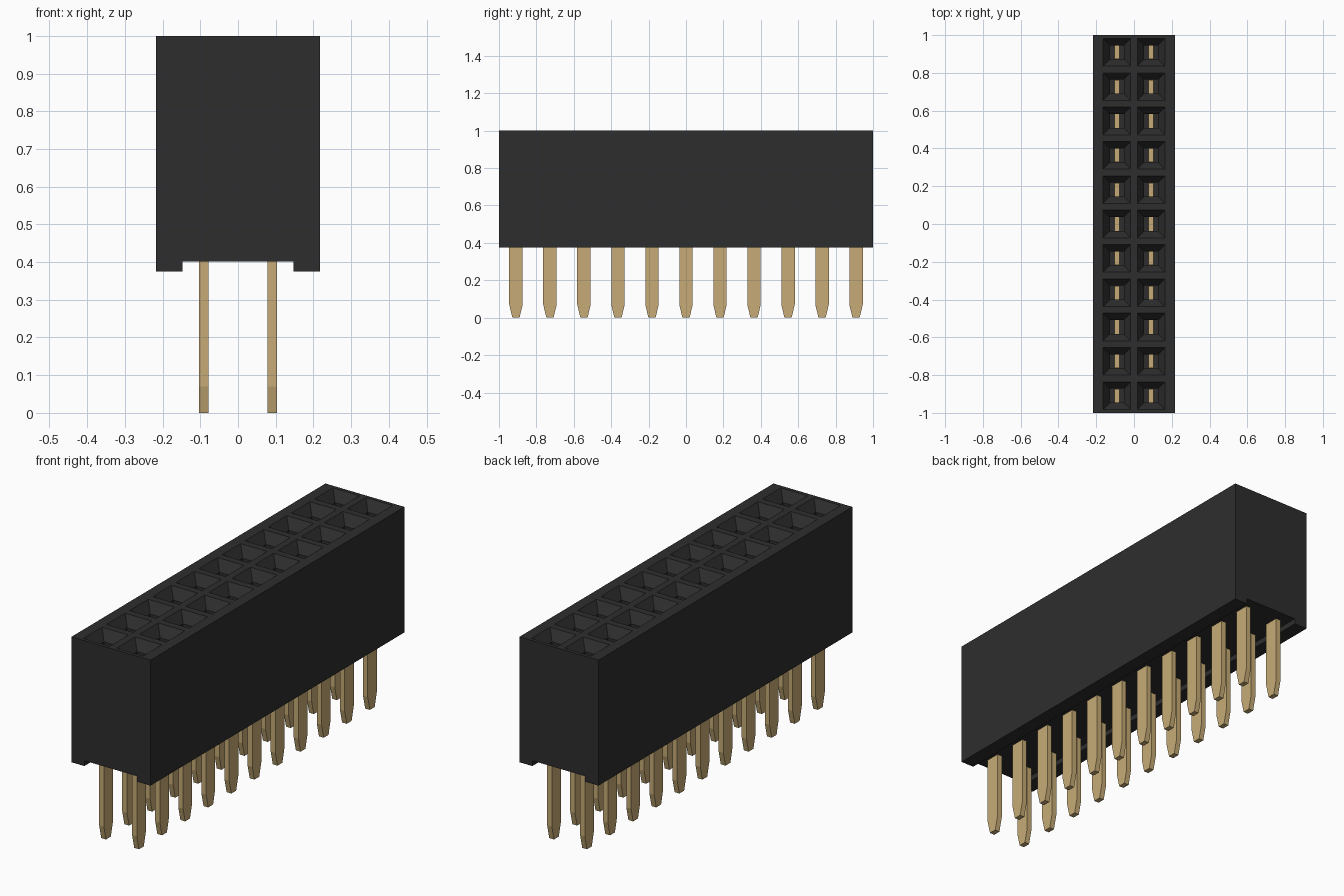
import bpy, bmesh

cube = bpy.data.objects.get("Cube")
if cube:
    bpy.data.objects.remove(cube, do_unlink=True)

ROWS, PITCH = 11, 2 / 11
COL_X = PITCH / 2
W, L, TOP = 0.218, 1.0, 1.0          # housing half width, half length, top
FOOT, GROOVE, GROOVE_W = 0.375, 0.402, 0.147
MOUTH, HOLE = 0.073, 0.037           # socket half sizes
ROW_Y = [(j - (ROWS - 1) / 2) * PITCH for j in range(ROWS)]


def material(name, rgb):
    m = bpy.data.materials.new(name)
    m.use_nodes = True
    color = (*rgb, 1)
    m.diffuse_color = color
    m.node_tree.nodes["Principled BSDF"].inputs["Base Color"].default_value = color
    return m


def face(bm, points):
    bm.faces.new([bm.verts.new(p) for p in points])


def ring(x, y, hx, hy, z):
    return [(x - hx, y - hy, z), (x + hx, y - hy, z),
            (x + hx, y + hy, z), (x - hx, y + hy, z)]


def loft(bm, rings, cap_start):
    """Skin a stack of rectangles and cap the last one."""
    for a, b in zip(rings, rings[1:]):
        for i in range(4):
            k = (i + 1) % 4
            face(bm, (a[i], a[k], b[k], b[i]))
    face(bm, rings[-1])
    if cap_start:
        face(bm, rings[0][::-1])


def finish(bm, name, mat):
    bmesh.ops.remove_doubles(bm, verts=bm.verts, dist=0.0001)
    mesh = bpy.data.meshes.new(name)
    bm.to_mesh(mesh)
    bm.free()
    mesh.materials.append(mat)
    return mesh


def place(name, mesh, location=(0, 0, 0)):
    ob = bpy.data.objects.new(name, mesh)
    ob.location = location
    bpy.context.collection.objects.link(ob)


black = material("black plastic", (0.027, 0.027, 0.027))
gold = material("gold contact", (0.57, 0.41, 0.18))

# Housing: grooved profile run along the length
bm = bmesh.new()
profile = [(W, TOP), (-W, TOP), (-W, FOOT), (-GROOVE_W, FOOT), (-GROOVE_W, GROOVE),
           (GROOVE_W, GROOVE), (GROOVE_W, FOOT), (W, FOOT)]
face(bm, [(x, -L, z) for x, z in profile[::-1]][::-1])
face(bm, [(x, L, z) for x, z in profile[::-1]])
for (x0, z0), (x1, z1) in zip(profile[1:], profile[2:] + profile[:1]):
    face(bm, ((x0, -L, z0), (x0, L, z0), (x1, L, z1), (x1, -L, z1)))

# Housing top: grid whose odd cells are funnel shaped sockets
xs = [-W] + [c + s * MOUTH for c in (-COL_X, COL_X) for s in (-1, 1)] + [W]
ys = [-L] + [c + s * MOUTH for c in ROW_Y for s in (-1, 1)] + [L]
for i, (x0, x1) in enumerate(zip(xs, xs[1:])):
    for j, (y0, y1) in enumerate(zip(ys, ys[1:])):
        x, y = (x0 + x1) / 2, (y0 + y1) / 2
        if i % 2 and j % 2:
            loft(bm, [ring(x, y, MOUTH, MOUTH, TOP), ring(x, y, HOLE, HOLE, TOP - 0.05),
                      ring(x, y, HOLE, HOLE, 0.5)], False)
        else:
            face(bm, ring(x, y, (x1 - x0) / 2, (y1 - y0) / 2, TOP))
place("housing", finish(bm, "housing", black))

# Pins: flat blades with tapered tips, reaching up into the sockets
bm = bmesh.new()
loft(bm, [ring(0, 0, 0.013, 0.019, 0), ring(0, 0, 0.013, 0.036, 0.07),
          ring(0, 0, 0.013, 0.036, 0.55)], True)
pin = finish(bm, "pin", gold)
for side, x in (("right", -COL_X), ("left", COL_X)):
    for n, y in enumerate(ROW_Y):
        place(f"{side}_pin_{n + 1}", pin, (x, y, 0))
